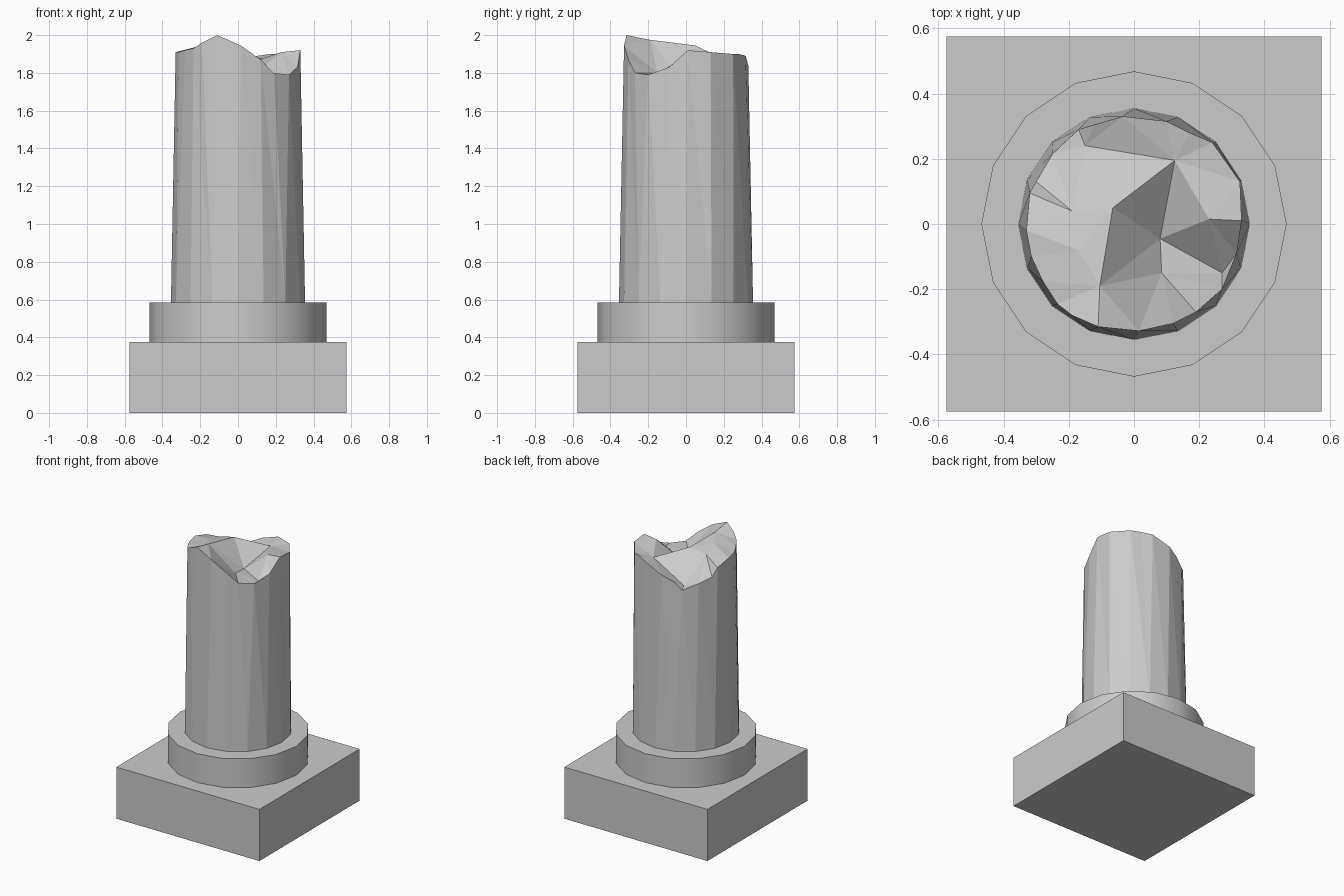
import bpy, bmesh, math
from mathutils import Vector
from mathutils.geometry import delaunay_2d_cdt

if "Cube" in bpy.data.objects:
    bpy.data.objects.remove(bpy.data.objects["Cube"])

SIDES = 16
R_BASE, Z_BASE = 0.355, 0.585
TWIST = math.radians(-12)     # facets lean clockwise towards the top


def finish(bm, name):
    bmesh.ops.recalc_face_normals(bm, faces=bm.faces)
    mesh = bpy.data.meshes.new(name)
    bm.to_mesh(mesh)
    bm.free()
    obj = bpy.data.objects.new(name, mesh)
    bpy.context.collection.objects.link(obj)
    return obj


# Square plinth
bpy.ops.mesh.primitive_cube_add(size=1, location=(0, 0, 0.1875))
plinth = bpy.context.object
plinth.name = "plinth"
plinth.scale = (1.15, 1.15, 0.375)

# Round collar, smooth around its side
bpy.ops.mesh.primitive_cylinder_add(vertices=SIDES, radius=0.468, depth=0.21,
                                    location=(0, 0, 0.48))
collar = bpy.context.object
collar.name = "collar"
bpy.ops.object.shade_smooth_by_angle(angle=math.radians(30))

# Broken edge of the shaft, counter-clockwise from the right
rim = [(.33, .01, 1.92), (.325, .13, 1.91), (.24, .25, 1.90), (.17, .28, 1.90),
       (.10, .315, 1.89), (-.035, .33, 1.84), (-.12, .305, 1.80),
       (-.17, .29, 1.75), (-.25, .215, 1.79), (-.30, .13, 1.82),
       (-.32, .095, 1.88), (-.33, -.02, 1.91), (-.315, -.10, 1.91),
       (-.28, -.175, 1.92), (-.235, -.245, 1.93), (-.19, -.28, 1.96),
       (-.11, -.315, 2.0), (.015, -.328, 1.945), (.12, -.305, 1.87),
       (.19, -.27, 1.80), (.27, -.20, 1.79), (.315, -.09, 1.83)]
# Peaks and hollows inside the break
inner = [(.08, -.045, 1.79), (.085, -.15, 1.80), (-.105, -.19, 1.975),
         (-.065, .05, 1.945), (.125, .195, 1.875), (-.15, .24, 1.76),
         (-.19, .04, 1.92), (-.17, -.08, 1.95), (.23, .015, 1.91),
         (.27, -.15, 1.79)]
n = len(rim)
ridges = [(n + a, n + b) for a, b in [(0, 1), (0, 3), (3, 2), (2, 1), (3, 4),
                                      (4, 5), (5, 6), (6, 7), (0, 8), (0, 9)]]

# Broken shaft: fractured top, faceted wall, flat bottom
bm = bmesh.new()
pts = rim + inner
verts = [bm.verts.new(p) for p in pts]
outline = [(i, (i + 1) % n) for i in range(n)]
_, _, faces, orig, _, _ = delaunay_2d_cdt([Vector(p[:2]) for p in pts],
                                          outline + ridges, [], 1, 1e-5)
for f in faces:
    bm.faces.new([verts[orig[k][0]] for k in f])

step = 2 * math.pi / SIDES
low = [bm.verts.new((R_BASE * math.cos(k * step), R_BASE * math.sin(k * step), Z_BASE))
       for k in range(SIDES)]
bm.faces.new(low[::-1])


def rim_angle(k):
    x, y, _ = rim[k % n]
    return math.atan2(y, x) % (2 * math.pi) + (2 * math.pi if k >= n else 0)


# Stitch the regular foot to the irregular rim
i = j = 0
while i < SIDES or j < n:
    a, b = low[i % SIDES], verts[j % n]
    if j >= n or (i < SIDES and (i + 1) * step + TWIST <= rim_angle(j + 1)):
        i += 1
        bm.faces.new((a, low[i % SIDES], b))
    else:
        j += 1
        bm.faces.new((a, verts[j % n], b))
finish(bm, "broken_shaft")
